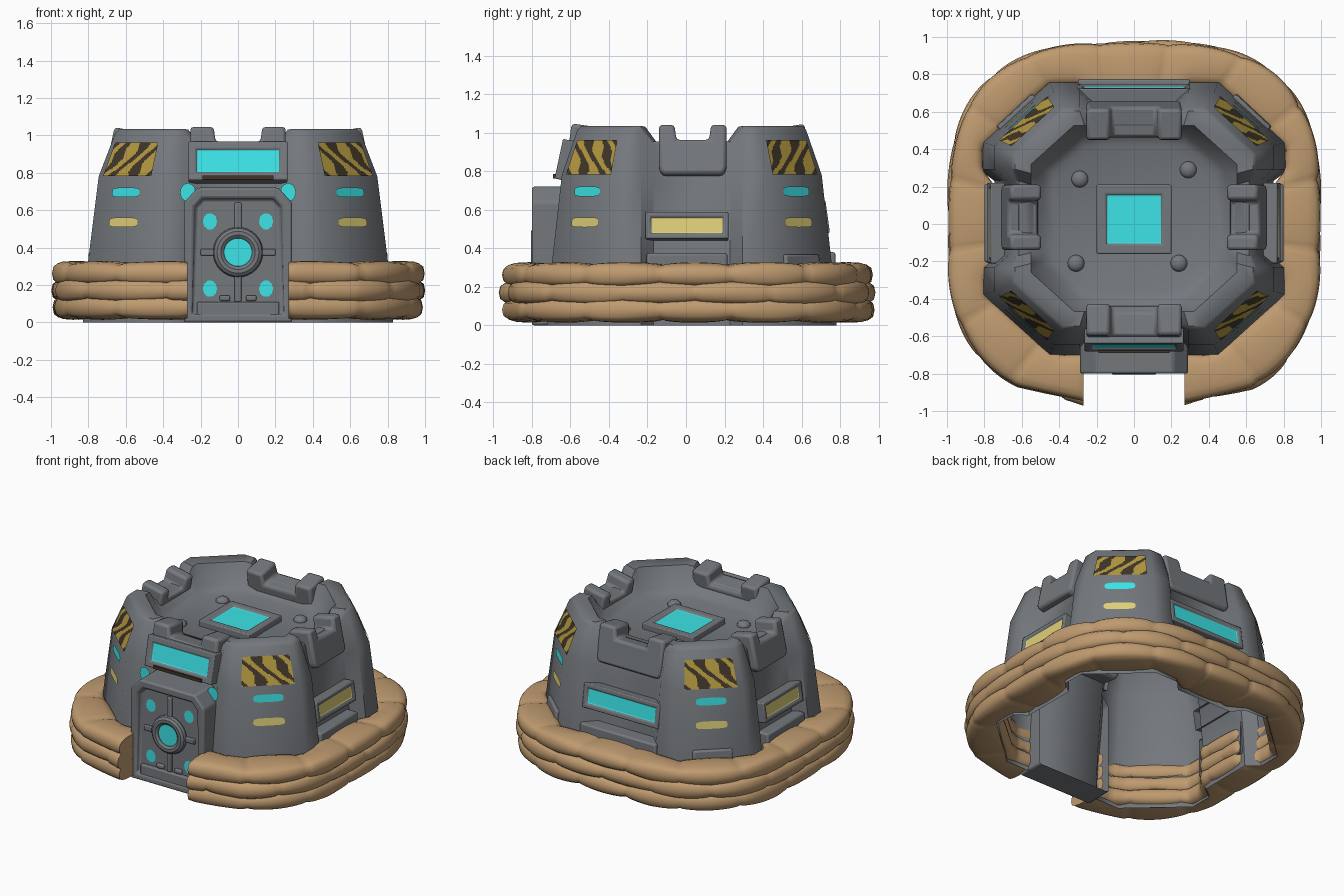
import bpy, bmesh, math, random
from mathutils import Matrix, Vector

if "Cube" in bpy.data.objects:
    bpy.data.objects.remove(bpy.data.objects["Cube"])
random.seed(4)

def mat(name, r, g, b):
    m = bpy.data.materials.new(name)
    m.diffuse_color = (r, g, b, 1)
    m.use_nodes = True
    m.node_tree.nodes["Principled BSDF"].inputs["Base Color"].default_value = m.diffuse_color
    return m

GREY = mat("steel grey", .175, .188, .203)
SAND = mat("sandbag tan", .52, .325, .16)
CYAN = mat("glow cyan", .05, .86, .89)
PALE = mat("lamp yellow", .74, .63, .19)
GOLD = mat("hazard gold", .46, .32, .05)
DARK = mat("hazard dark", .05, .036, .022)
CY, SY = .03, .905          # body centre and squash along y

def finish(name, bm, mats, angle=35, bevel=0):
    me = bpy.data.meshes.new(name)
    bm.to_mesh(me)
    bm.free()
    for m in mats:
        me.materials.append(m)
    ob = bpy.data.objects.new(name, me)
    bpy.context.collection.objects.link(ob)
    bpy.ops.object.select_all(action='DESELECT')
    ob.select_set(True)
    bpy.context.view_layer.objects.active = ob
    if bevel:
        b = ob.modifiers.new("bevel", 'BEVEL')
        b.width, b.segments, b.limit_method = bevel, 2, 'ANGLE'
    bpy.ops.object.shade_smooth_by_angle(angle=math.radians(angle))
    return ob

def loft(bm, rows, closed=True):
    vs = [[bm.verts.new(p) for p in r] for r in rows]
    n = len(rows[0])
    for a, b in zip(vs, vs[1:]):
        for i in range(n if closed else n - 1):
            j = (i + 1) % n
            bm.faces.new((a[i], a[j], b[j], b[i]))
    return vs

def place(x=0, y=0, z=0, turn=0, tilt=0):
    return (Matrix.Translation((x, y, z)) @ Matrix.Rotation(math.radians(turn), 4, 'Z')
            @ Matrix.Rotation(math.radians(-tilt), 4, 'X'))

def prism(name, outline, depth, M, mats=(GREY,), inset=0, sink=.02, bevel=.012, back=False):
    """Outline in x,z; front face at local y=0 facing -y, optionally inset; open at the hidden back."""
    bm = bmesh.new()
    f = [bm.verts.new((x, 0, z)) for x, z in outline]
    b = [bm.verts.new((x, depth, z)) for x, z in outline]
    front = bm.faces.new(f)
    for i in range(len(f)):
        j = (i + 1) % len(f)
        bm.faces.new((f[j], f[i], b[i], b[j]))
    if back:
        bm.faces.new(b[::-1])
    bm.normal_update()
    if inset:
        bmesh.ops.inset_region(bm, faces=[front], thickness=inset, depth=0)
        bm.normal_update()
        bmesh.ops.inset_region(bm, faces=[front], thickness=.008, depth=-sink)
        front.material_index = len(mats) - 1
    bm.transform(M)
    return finish(name, bm, mats, bevel=bevel)

def rect(w, z0, z1):
    return [(-w, z0), (w, z0), (w, z1), (-w, z1)]

def disc(name, r, M, m, n=16, rz=None):
    bm = bmesh.new()
    bm.faces.new([bm.verts.new((r * math.cos(a), 0, (rz or r) * math.sin(a)))
                  for a in [2 * math.pi * i / n for i in range(n)]])
    bm.transform(M)
    return finish(name, bm, [m])

# Body shell: rows of (tower reach, corner offset, wall reach, tower z, wall z)
ROWS = [(.83, .47, .745, 0, 0), (.805, .45, .725, .3, .3), (.745, .43, .675, .78, .74),
        (.655, .385, .63, 1.015, .94), (.635, .375, .615, 1.035, .955),
        (.55, .32, .55, 1.03, .95), (.49, .28, .49, .90, .88), (.43, .27, .43, .865, .86)]

def ring(T, c, W, zt, zw):
    pts, s = [], min(1, T / .6)
    for ca, sa in ((1, 0), (0, 1), (-1, 0), (0, -1)):
        for x, y, z in ((T, -c, zt), (T, -.29 * s, zt), (W, -.22 * s, zw),
                        (W, .22 * s, zw), (T, .29 * s, zt), (T, c, zt)):
            pts.append((x * ca - y * sa, (x * sa + y * ca) * SY + CY, z))
    return pts

bm = bmesh.new()
v = loft(bm, [ring(*r) for r in ROWS])
bm.faces.new(v[-1])
finish("bunker_body", bm, [GREY], 48)

# Points on the slanted outer face of a corner tower
def tower_point(sx, sy, s, z, off):
    i = 1 if z < .3 else (2 if z < .78 else 3)
    a, b = ROWS[i - 1], ROWS[i]
    f = (z - a[3]) / (b[3] - a[3])
    T, c = a[0] + f * (b[0] - a[0]), a[1] + f * (b[1] - a[1])
    m, h = (T + c) / 2, (T - c) / 2
    return Vector((sx * (m + s * h + off), sy * (m - s * h + off) * SY + CY, z))

def lamp(name, sx, sy, z, m):
    bm = bmesh.new()
    pts = []
    for i in range(20):
        a = 2 * math.pi * i / 20
        c, s = math.cos(a), math.sin(a)
        pts.append(tower_point(sx, sy, .46 * math.copysign(abs(c) ** .5, c),
                               z + .026 * math.copysign(abs(s) ** .5, s), .005))
    bm.faces.new([bm.verts.new(p) for p in (pts if sx * sy < 0 else pts[::-1])])
    finish(name, bm, [m])

for sx in (-1, 1):
    for sy in (-1, 1):
        tag = ("left" if sx < 0 else "right") + ("_front" if sy < 0 else "_back")
        # hazard plate with wavy diagonal stripes
        bm = bmesh.new()
        nx, nz = 40, 26
        loft(bm, [[tower_point(sx, sy, -.82 + 1.64 * i / nx, .782 + .18 * j / nz, .006)
                   for i in range(nx + 1)] for j in range(nz + 1)], False)
        for k, f in enumerate(bm.faces):
            i, j = (k % nx) / nx, (k // nx) / nz
            f.material_index = int(math.sin(19 * i + 9 * j + 1.3 * math.sin(8 * j + 6 * i)) > .12)
        if sx * sy > 0:
            bmesh.ops.reverse_faces(bm, faces=bm.faces)
        finish("hazard_plate_" + tag, bm, [GOLD, DARK])
        lamp("cyan_lamp_" + tag, sx, sy, .695, CYAN)
        lamp("yellow_lamp_" + tag, sx, sy, .535, PALE)
        if sy > 0:
            p = tower_point(sx, sy, 0, .32, .015)
            prism("tower_step_" + tag, rect(.13, -.1, .05), .04, place(*p, 180 - sx * 43, 6))

# Notched battlements leaning inwards
def battlement(name, w, n, M):
    prism(name, [(-w, .03), (-w + .02, 0), (w - .02, 0), (w, .03), (w, .265), (n + .01, .265),
                 (n, .185), (-n, .185), (-n - .01, .265), (-w, .265)], .17, M, bevel=.02, back=True)

battlement("battlement_front", .255, .12, place(0, -.63, .785, 0, 8))
battlement("battlement_back", .255, .12, place(0, .66, .785, 180, 10))
battlement("battlement_right", .175, .085, place(.715, .035, .785, 90, 12))
battlement("battlement_left", .175, .085, place(-.715, .035, .785, -90, 12))

# Framed light panels and low steps on the walls
prism("front_window", rect(.265, -.105, .105), .1, place(0, -.66, .865, 0, 12), (GREY, CYAN), .055, .012, .008)
prism("front_window_shadow_gap", rect(.19, 0, .022), .03, place(0, -.69, .763), (DARK,), bevel=0)
prism("back_window", rect(.30, -.085, .085), .1, place(0, .735, .565, 180, 8), (GREY, CYAN), .04, .012, .008)
prism("back_step", rect(.30, .1, .38), .11, place(0, .775, 0, 180))
for s, side in ((1, "right"), (-1, "left")):
    prism(side + "_window", rect(.215, -.07, .07), .09, place(.775 * s, .005, .52, 90 * s, 8),
          (GREY, PALE), .034, .012, .008)
    prism(side + "_step", rect(.21, .1, .375), .08, place(.80 * s, .005, 0, 90 * s))

# Door frame, door details
prism("door_frame", [(-.29, 0), (.29, 0), (.29, .64), (.215, .72), (-.215, .72), (-.29, .64)],
      .2, place(0, -.80), inset=.06, sink=.035)
prism("door_sill", rect(.22, .02, .11), .05, place(0, -.79), bevel=.008)
prism("door_bar_upright", rect(.018, .11, .64), .03, place(0, -.782), bevel=.006)
prism("door_bar_cross", rect(.20, .357, .393), .03, place(0, -.782), bevel=.006)
bpy.ops.mesh.primitive_torus_add(major_radius=.102, minor_radius=.032, major_segments=32, minor_segments=10,
                                 location=(0, -.775, .375), rotation=(math.pi / 2, 0, 0))
t = bpy.context.object
t.name = "door_hub_ring"
t.data.materials.append(GREY)
bpy.ops.object.shade_smooth_by_angle()
disc("door_hub_light", .075, place(0, -.79, .375), CYAN, 24)
for sx in (-1, 1):
    for z in (.18, .54):
        disc("door_light", .038, place(sx * .15, -.769, z), CYAN, 10, .045)
    disc("door_corner_light", .042, place(sx * .268, -.668, .695), CYAN, 12, .05)
    prism("door_foot", rect(.028, .115, .145), .03, place(sx * .07, -.785), bevel=.008)

# Roof hatch and bolts
prism("roof_hatch", rect(.2, -.185, .185), .06, place(0, .025, .905) @ Matrix.Rotation(-math.pi / 2, 4, 'X'),
      (GREY, CYAN), .07, .012, .008)
for x, y in ((-.29, .24), (.29, .29), (-.31, -.21), (.24, -.21)):
    bpy.ops.mesh.primitive_uv_sphere_add(segments=16, ring_count=8, radius=.045, location=(x, y, .865))
    b = bpy.context.object
    b.name = "roof_bolt"
    b.scale.z = .7
    b.data.materials.append(GREY)
    bpy.ops.object.shade_smooth_by_angle()

# Sandbag ring: three pinched, staggered layers open at the door, hugging the body
GAP = math.radians(16.5)
for L, (z0, half, out) in enumerate(((.08, .066, 1.0), (.17, .066, 1.005), (.262, .066, 1.0))):
    bags, steps, rows = 15, 15 * 16, []
    jit = [random.uniform(-.015, .008) for _ in range(bags + 2)]
    for i in range(steps + 1):
        a = -math.pi / 2 + GAP + (2 * math.pi - 2 * GAP) * i / steps
        c, s = math.cos(a), math.sin(a)
        r = out * (abs(c) ** 2.9 + abs(s / .975) ** 2.9) ** (-1 / 2.9)
        body = min(.815 / max(abs(c), .01), .815 * SY / max(abs(s), .01), 1.265 / (abs(c) + abs(s) / SY))
        k = min(1, max(0, (body * min(abs(c), abs(s)) - .19) / .1))
        body = body * (.89 + .11 * k) - .02 + CY * s
        u = i / steps * bags + (.5 if L == 1 else 0)
        bulge = abs(math.sin(math.pi * u)) ** .5
        e = min(i, steps - i)
        p = .76 + .24 * max(bulge, .7 * (e < 8)) - .06 * max(0, 1 - e / 4)
        w, row = (r - body) / 2, []
        for k in range(16):
            b = 2 * math.pi * k / 16
            cb, sb = math.cos(b), math.sin(b)
            grow = (.5 + .5 * p) if cb > 0 else 1
            rr = body + w + (jit[int(u)] * bulge if cb > 0 else 0) + w * grow * math.copysign(abs(cb) ** .65, cb)
            x = rr * c
            x += (math.copysign(.27, x) - x) * max(0, 1 - e / 14)      # square ends beside the door
            row.append((x, rr * s, z0 + half * p * math.copysign(abs(sb) ** .65, sb)))
        rows.append(row)
    bm = bmesh.new()
    v = loft(bm, rows)
    bm.faces.new(v[0])
    bm.faces.new(v[-1])
    bmesh.ops.recalc_face_normals(bm, faces=bm.faces)
    finish("sandbag_layer_%d" % (L + 1), bm, [SAND], 50)
